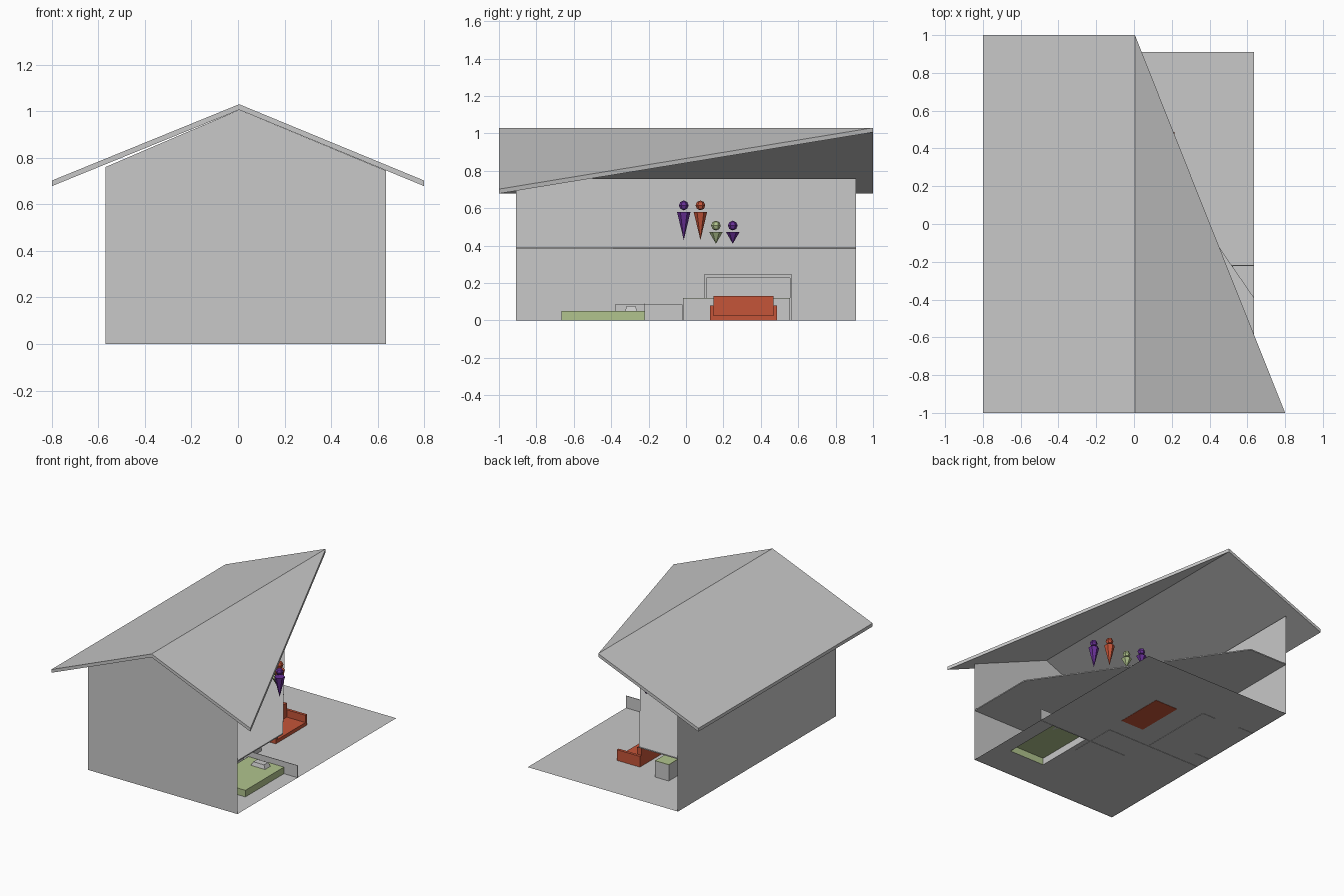
import bpy, bmesh, math
from mathutils import Vector

if "Cube" in bpy.data.objects:
    bpy.data.objects.remove(bpy.data.objects["Cube"])


def mat(name, r, g, b):
    m = bpy.data.materials.new(name)
    m.diffuse_color = (r, g, b, 1)
    m.use_nodes = True
    m.node_tree.nodes["Principled BSDF"].inputs["Base Color"].default_value = m.diffuse_color
    return m


GREY = mat("light grey", 0.58, 0.58, 0.58)
RED = mat("brick red", 0.56, 0.09, 0.04)
GREEN = mat("pale green", 0.44, 0.55, 0.27)
PURPLE = mat("purple", 0.14, 0.03, 0.31)


def finish(name, bm, *mats):
    me = bpy.data.meshes.new(name)
    bm.to_mesh(me)
    bm.free()
    for m in mats:
        me.materials.append(m)
    ob = bpy.data.objects.new(name, me)
    bpy.context.collection.objects.link(ob)
    return ob


def sheet(name, pts, m=GREY, drop=0.0):
    """Flat polygon, optionally thickened straight down."""
    bm = bmesh.new()
    f = bm.faces.new([bm.verts.new(p) for p in pts])
    if drop:
        r = bmesh.ops.extrude_face_region(bm, geom=[f], use_keep_orig=True)
        vs = [v for v in r["geom"] if isinstance(v, bmesh.types.BMVert)]
        bmesh.ops.translate(bm, verts=vs, vec=(0, 0, -drop))
        bmesh.ops.recalc_face_normals(bm, faces=bm.faces)
    return finish(name, bm, m)


def box(name, x, y, z, m=GREY, taper=0.0):
    bm = bmesh.new()
    bmesh.ops.create_cube(bm, size=1)
    for v in bm.verts:
        k = 1 - taper if v.co.z > 0 else 1
        v.co = Vector(((x[0] + x[1]) / 2 + v.co.x * k * (x[1] - x[0]),
                       (y[0] + y[1]) / 2 + v.co.y * k * (y[1] - y[0]),
                       z[0] if v.co.z < 0 else z[1]))
    return finish(name, bm, m)


X0, X1, Y = -0.57, 0.635, 0.91      # house footprint
RX, RZ, EZ, T = 0.005, 1.03, 0.702, 0.024   # ridge and eaves

# Roof: full left slope, right slope cut on the diagonal
sheet("left_roof", [(-0.8, -1, EZ), (RX, -1, RZ), (RX, 1, RZ), (-0.8, 1, EZ)], drop=T)
sheet("right_roof", [(RX, -1, RZ), (0.8, -1, EZ), (RX, 1, RZ)], drop=T)

# Outer walls: front gable and left side only
sheet("front_wall", [(X0, -Y, 0), (X1, -Y, 0), (X1, -Y, 0.745), (RX, -Y, 1.006), (X0, -Y, 0.76)])
sheet("left_wall", [(X0, Y, 0), (X0, -Y, 0), (X0, -Y, 0.76), (X0, Y, 0.76)])

# Ground floor, open under the bed
BX, BY = (0.24, 0.525), (-0.665, -0.22)
for i, (a, b, c, d) in enumerate([(X0, BX[0], -Y, Y), (BX[1], X1, -Y, Y),
                                  (*BX, -Y, BY[0]), (*BX, BY[1], Y)]):
    sheet(f"ground_floor_{i}", [(a, c, 0.002), (b, c, 0.002), (b, d, 0.002), (a, d, 0.002)])

# Upper floor with diagonal open edge
sheet("upper_floor", [(X0, -Y, 0.39), (X1, -Y, 0.39), (X1, -0.39, 0.39),
                      (-0.26, Y, 0.39), (X0, Y, 0.39)], drop=0.008)

# Bed: open-bottomed, inner side grey
bed = box("bed", BX, BY, (0, 0.05), GREEN)
bed.data.materials.append(GREY)
bm = bmesh.new()
bm.from_mesh(bed.data)
bm.normal_update()
for f in bm.faces:
    f.material_index = 1 if f.normal.x < -0.5 else 0
bmesh.ops.delete(bm, geom=[f for f in bm.faces if f.normal.z < -0.5], context='FACES')
bm.to_mesh(bed.data)
bm.free()
box("pillow", (0.33, 0.445), (-0.325, -0.262), (0.05, 0.077), GREY, 0.25)

# Low partitions
box("bedroom_partition", (-0.1, X1), (-0.222, -0.218), (0, 0.09))
box("hall_partition", (0.196, 0.2), (-0.38, -0.02), (0, 0.085))
box("side_partition", (X0, 0.2), (-0.024, -0.018), (0, 0.085))

# Counter with green top, tall frame behind it
box("counter", (-0.25, -0.14), (-0.015, 0.555), (0, 0.117))
box("counter_top", (-0.25, -0.14), (-0.015, 0.555), (0.117, 0.121), GREEN)
for n, y in (("left", 0.1), ("right", 0.555)):
    box(f"cabinet_{n}_side", (X0, -0.45), (y, y + 0.01), (0, 0.228))
box("cabinet_top", (X0, -0.45), (0.1, 0.565), (0.228, 0.248))

# Sofa facing the open side
box("sofa_seat", (0.03, 0.215), (0.127, 0.487), (0.0, 0.027), RED)
box("sofa_back", (0.03, 0.065), (0.147, 0.467), (0.027, 0.13), RED)
for n, y in (("left", 0.127), ("right", 0.467)):
    box(f"sofa_{n}_arm", (0.03, 0.215), (y, y + 0.02), (0.027, 0.08), RED)


# Figures: inverted cone body with a round head
def figure(name, x, y, z0, z1, head, m):
    bm = bmesh.new()
    r = bmesh.ops.create_cone(bm, cap_ends=True, segments=6, radius1=0.0, radius2=0.036, depth=z1 - z0)
    bmesh.ops.translate(bm, verts=r["verts"], vec=(x, y, (z0 + z1) / 2))
    r = bmesh.ops.create_uvsphere(bm, u_segments=6, v_segments=4, radius=0.026)
    bmesh.ops.translate(bm, verts=r["verts"], vec=(x, y, head))
    bmesh.ops.remove_doubles(bm, verts=bm.verts, dist=1e-5)
    finish(name, bm, m)


figure("adult_one", 0.343, -0.012, 0.43, 0.58, 0.615, PURPLE)
figure("adult_two", 0.28, 0.077, 0.43, 0.58, 0.615, RED)
figure("child_one", 0.20, 0.16, 0.41, 0.472, 0.507, GREEN)
figure("child_two", 0.145, 0.25, 0.41, 0.472, 0.507, PURPLE)
